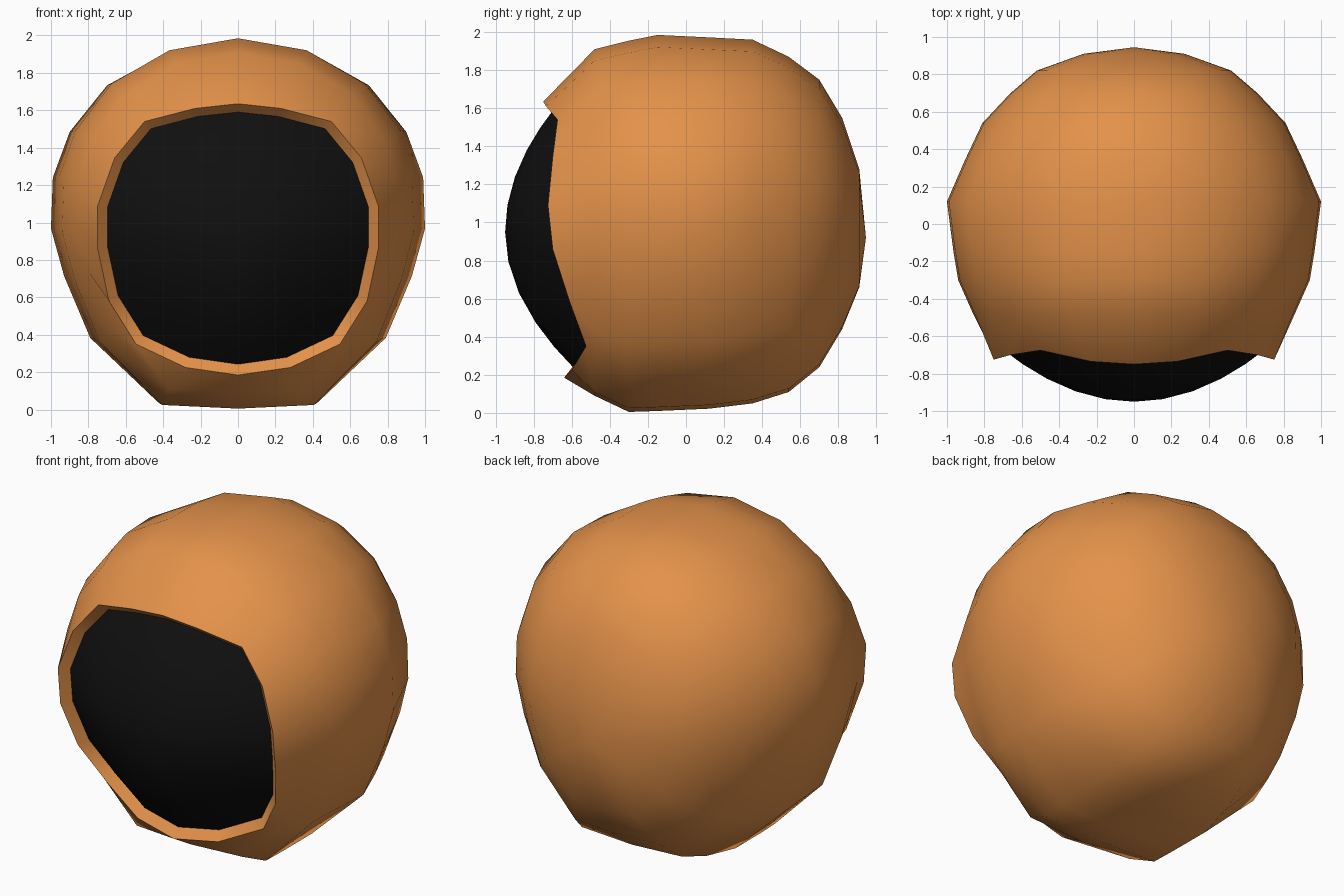
import bpy, bmesh
from mathutils import Vector

if "Cube" in bpy.data.objects:
    bpy.data.objects.remove(bpy.data.objects["Cube"])

def material(name, rgb):
    m = bpy.data.materials.new(name)
    m.diffuse_color = (*rgb, 1)
    m.use_nodes = True
    m.node_tree.nodes["Principled BSDF"].inputs["Base Color"].default_value = m.diffuse_color
    return m

orange = material("orange", (0.77, 0.285, 0.068))
black = material("black", (0.005, 0.005, 0.005))
CENTRE = Vector((0, 0, 1))

def mirror_loop(half):
    """Close a right half loop (first and last on x = 0) by mirroring it."""
    pts = [Vector(p) for p in half]
    return pts + [Vector((-p.x, p.y, p.z)) for p in pts[-2:0:-1]]

def loft(name, rings, pole, mat, angle):
    """Skin rings of equal length and close the last one at a pole."""
    bm = bmesh.new()
    loops = [[bm.verts.new(p) for p in r] for r in rings]
    n = len(loops[0])
    for a, b in zip(loops, loops[1:]):
        for i in range(n):
            j = (i + 1) % n
            bm.faces.new((a[i], a[j], b[j], b[i]))
    tip = bm.verts.new(pole)
    for i in range(n):
        bm.faces.new((loops[-1][i], loops[-1][(i + 1) % n], tip))
    bmesh.ops.recalc_face_normals(bm, faces=bm.faces)
    # make sure the surface faces away from the helmet centre
    f = [f for f in bm.faces if tip in f.verts][0]
    if f.normal.dot(f.calc_center_median() - CENTRE) < 0:
        bmesh.ops.reverse_faces(bm, faces=bm.faces)
    me = bpy.data.meshes.new(name)
    bm.to_mesh(me)
    bm.free()
    me.materials.append(mat)
    ob = bpy.data.objects.new(name, me)
    bpy.context.collection.objects.link(ob)
    bpy.ops.object.select_all(action='DESELECT')
    ob.select_set(True)
    bpy.context.view_layer.objects.active = ob
    bpy.ops.object.shade_smooth_by_angle(angle=angle)
    return ob

# Edge of the face opening
rim = mirror_loop([
    (0, -.75, 1.635), (.23, -.735, 1.61), (.5, -.675, 1.54), (.66, -.70, 1.345),
    (.75, -.725, 1.09), (.75, -.70, .86), (.69, -.61, .58), (.545, -.525, .35),
    (.28, -.60, .225), (0, -.64, .185)])
lip = [CENTRE + (p - CENTRE) * .93 for p in rim]

# Front outline of the shell, around z = 0 with radius about 1
outline = mirror_loop([
    (0, 0, 1), (.38, 0, .935), (.7, 0, .755), (.9, 0, .5), (.99, 0, .25),
    (1, 0, -.03), (.93, 0, -.29), (.79, 0, -.63), (.43, 0, -.98), (0, 0, -1)])

# Cross-sections from front to back: y, bottom, top, half width
stations = [(-.48, .09, 1.91, .86), (-.30, .005, 1.955, .94), (-.15, .01, 1.985, .965),
            (.12, .022, 1.972, 1.0), (.35, .05, 1.96, .90), (.54, .11, 1.87, .81),
            (.70, .24, 1.75, .66), (.82, .44, 1.55, .52), (.91, .66, 1.28, .27)]
sections = [[Vector((p.x * w, y, (lo + hi) / 2 + p.z * (hi - lo) / 2)) for p in outline]
            for y, lo, hi, w in stations]

# Helmet shell with the thickness of its rim
loft("helmet_shell", [lip, rim] + sections, (0, .945, .92), orange, 1.0)

# Domed visor filling the opening
MID, FRONT = .95, -.95
visor = [[Vector((p.x * s, p.y + (FRONT - p.y) * (1 - s * s), MID + (p.z - MID) * s))
          for p in lip] for s in (1, .85, .67, .45, .22)]
loft("visor", visor, (0, FRONT, MID), black, 1.0)
